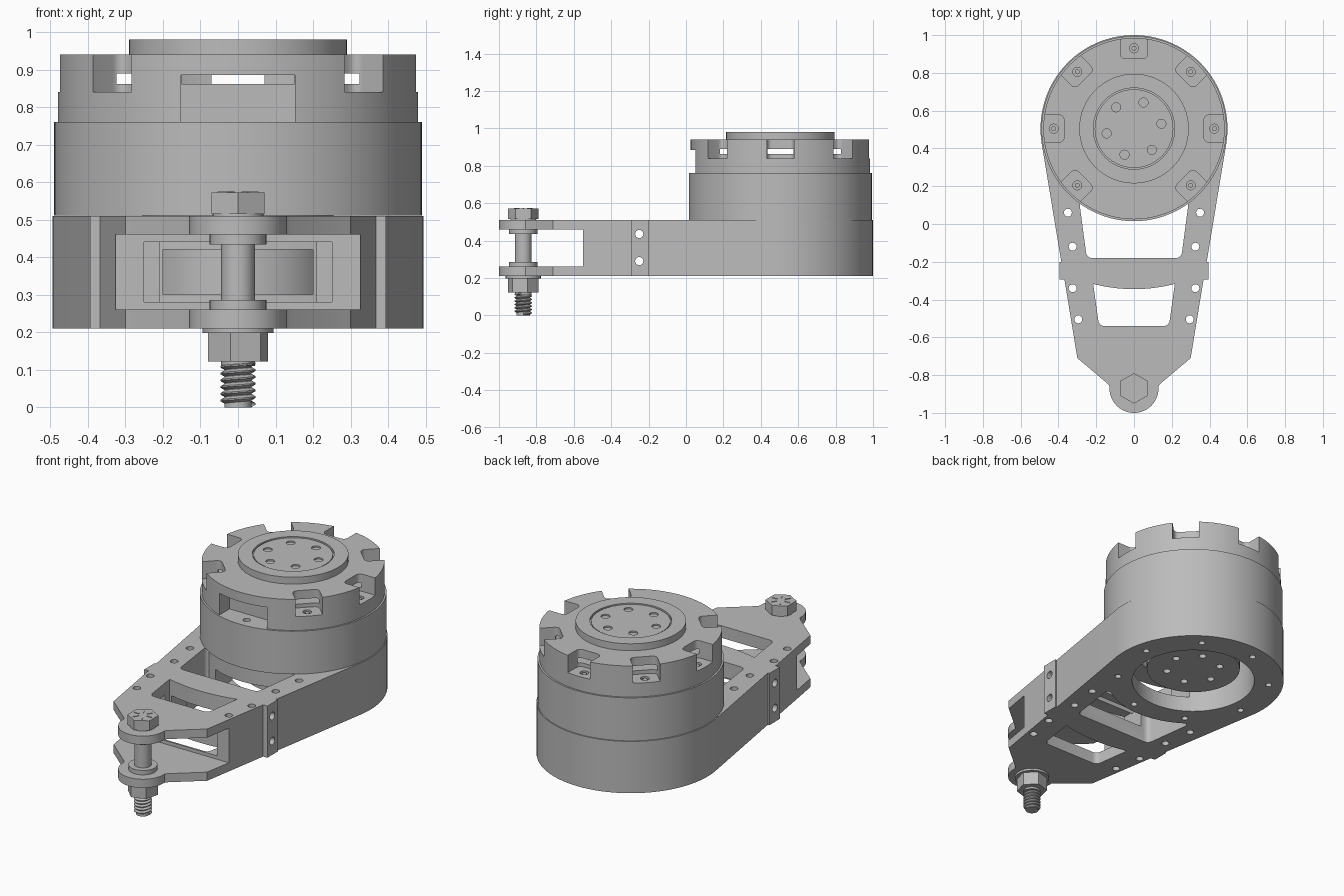
import bpy, bmesh, math
from mathutils import Matrix, Vector

if "Cube" in bpy.data.objects:
    bpy.data.objects.remove(bpy.data.objects["Cube"], do_unlink=True)

# Single machined-metal colour
metal = bpy.data.materials.new("machined_grey")
metal.use_nodes = True
metal.diffuse_color = (0.5, 0.5, 0.5, 1)
metal.node_tree.nodes["Principled BSDF"].inputs["Base Color"].default_value = (0.5, 0.5, 0.5, 1)

HUB = Vector((0, 0.505))    # drive axis
PIN = Vector((0, -0.87))    # bolt axis
EIGHTHS = [i * math.pi / 4 for i in range(8)]


def link(name, bm):
    bmesh.ops.recalc_face_normals(bm, faces=bm.faces)
    mesh = bpy.data.meshes.new(name)
    bm.to_mesh(mesh)
    bm.free()
    mesh.materials.append(metal)
    ob = bpy.data.objects.new(name, mesh)
    bpy.context.collection.objects.link(ob)
    return ob


def prism(name, pts, z0, z1):
    bm = bmesh.new()
    face = bm.faces.new([bm.verts.new((p[0], p[1], z0)) for p in pts])
    top = bmesh.ops.extrude_face_region(bm, geom=[face])["geom"]
    verts = [v for v in top if isinstance(v, bmesh.types.BMVert)]
    bmesh.ops.translate(bm, vec=(0, 0, z1 - z0), verts=verts)
    return link(name, bm)


def arc(c, r, a0, a1, n):
    angles = [math.radians(a0 + (a1 - a0) * i / n) for i in range(n + 1)]
    return [(c[0] + r * math.cos(a), c[1] + r * math.sin(a)) for a in angles]


def cyl(name, c, r, z0, z1, n=64, turn=0):
    return prism(name, arc(c, r, turn, turn + 360, n)[:-1], z0, z1)


def box(name, x0, x1, y0, y1, z0, z1):
    return prism(name, [(x0, y0), (x1, y0), (x1, y1), (x0, y1)], z0, z1)


def mirrored(half):
    return half + [(-x, y) for x, y in reversed(half) if abs(x) > 1e-5]


def rounded(pts, r):
    out = []
    for i, p in enumerate(pts):
        p, a, b = Vector(p), Vector(pts[i - 1]), Vector(pts[(i + 1) % len(pts)])
        s, e = p + (a - p).normalized() * r, p + (b - p).normalized() * r
        for k in range(6):
            t = k / 5
            out.append(tuple(s * (1 - t) ** 2 + p * (2 * t * (1 - t)) + e * t * t))
    return out


def polar(r, a):
    return HUB + Vector((r * math.cos(a), r * math.sin(a)))


def rotate_about_hub(ob, a):
    c = HUB.to_3d()
    ob.data.transform(Matrix.Translation(c) @ Matrix.Rotation(a, 4, 'Z') @ Matrix.Translation(-c))
    return ob


def cut(ob, *cutters):
    for tool in cutters:
        mod = ob.modifiers.new("cut", 'BOOLEAN')
        mod.operation, mod.solver, mod.object = 'DIFFERENCE', 'EXACT', tool
        bake(ob)
        bpy.data.objects.remove(tool, do_unlink=True)


def bake(ob):
    bpy.context.view_layer.update()
    dg = bpy.context.evaluated_depsgraph_get()
    mesh = bpy.data.meshes.new_from_object(ob.evaluated_get(dg))
    ob.modifiers.clear()
    ob.data = mesh


# Arm frame: round hub end, tapered sides, clamp band, pointed lug end
outline = mirrored(arc(PIN, 0.13, -90, 5, 16)
                   + [(0.14, -0.845), (0.30, -0.71), (0.368, -0.295), (0.395, -0.295),
                      (0.395, -0.2), (0.385, -0.2)] + arc(HUB, 0.495, -9, 90, 28))
frame = prism("arm_frame", outline, 0.21, 0.51)
cut(frame,
    box("fork_gap", -1, 1, -1.1, -0.55, 0.26, 0.46),
    cyl("hub_bore", HUB, 0.335, 0.1, 0.6))

# Vertical lightening windows bounded by arcs around the hub
rear = rounded([(-0.25, -0.18), (0.25, -0.18), (0.29, 0.12), (-0.29, 0.12)], 0.03)
rear_window = prism("rear_window", rear, 0.1, 0.6)
cut(rear_window, cyl("rear_limit", HUB, 0.47, 0, 0.7))
front = rounded([(-0.185, -0.54), (0.185, -0.54), (0.22, -0.29), (-0.22, -0.29)], 0.03)
front_window = prism("front_window", front, 0.1, 0.6)
cut(front_window, cyl("front_limit", HUB, 0.85, 0, 0.7, 128))
cut(frame, rear_window, front_window)

# Horizontal pocket and cable slot running back to the bore
cut(frame,
    box("front_pocket", -0.25, 0.25, -0.6, -0.37, 0.28, 0.44),
    box("cable_slot", -0.2, 0.2, -0.6, 0.4, 0.3, 0.42))

# Frame drillings
for side in (-1, 1):
    for x, y in [(0.35, 0.06), (0.325, -0.12), (0.325, -0.34), (0.295, -0.505)]:
        cut(frame, cyl("rail_hole", (side * x, y), 0.021, 0.1, 0.6, 16))
for z in (0.29, 0.435):
    drill = cyl("cross_hole", (0, 0), 0.022, -0.5, 0.5, 16)
    drill.data.transform(Matrix.Translation((0, -0.25, z)) @ Matrix.Rotation(math.pi / 2, 4, 'Y'))
    cut(frame, drill)
for a in EIGHTHS:
    cut(frame, cyl("base_hole", polar(0.415, a + 0.2), 0.018, 0.1, 0.25, 16))

# Drive unit: inner hub, can, castellated cap, output flange
hub = cyl("drive_hub", HUB, 0.255, 0.285, 0.52)
can = cyl("drive_can", HUB, 0.49, 0.511, 0.76, 96)
cut(can, cyl("ledge_hole", polar(0.425, -math.pi / 2), 0.02, 0.72, 0.8, 16))
cap = cyl("drive_cap", HUB, 0.48, 0.76, 0.94, 96)
cut(cap,
    cyl("cap_cavity", HUB, 0.395, 0.862, 0.89),
    box("cap_opening", -0.152, 0.152, -0.1, 0.14, 0.7, 0.885))
for i, a in enumerate(EIGHTHS):
    if i == 6:
        continue
    notch = rounded([(0.37, -0.072), (0.6, -0.072), (0.6, 0.072), (0.37, 0.072)], 0.03)
    notch = [(x, y + HUB.y) for x, y in notch]
    cut(cap, rotate_about_hub(prism("notch", notch, 0.84, 1.0), a),
        cyl("screw_well", polar(0.425, a), 0.024, 0.815, 0.9, 16))
    cyl("cap_screw", polar(0.425, a), 0.013, 0.81, 0.835, 12)

flange = cyl("output_flange", HUB, 0.29, 0.94, 0.98)
cut(flange, cyl("flange_recess", HUB, 0.215, 0.968, 1.0))
plate = cyl("output_plate", HUB, 0.208, 0.95, 0.976)
for i in range(6):
    a = math.radians(10 + 60 * i)
    cut(plate, cyl("plate_hole", polar(0.147, a), 0.024, 0.955, 1.0, 20))
    cut(hub, cyl("hub_hole", polar(0.147, a), 0.02, 0.2, 0.33, 16))

# Clevis bolt with spacers, washer and nut
cyl("bolt_head", PIN, 0.081, 0.515, 0.572, 6, 30)
cyl("bolt_collar", PIN, 0.068, 0.508, 0.518, 32)
cyl("bolt_shank", PIN, 0.045, 0.11, 0.52, 32)
cyl("upper_spacer", PIN, 0.076, 0.434, 0.462, 32)
cyl("lower_spacer", PIN, 0.076, 0.258, 0.286, 32)
cyl("bolt_washer", PIN, 0.094, 0.198, 0.211, 32)
cyl("bolt_nut", PIN, 0.083, 0.122, 0.198, 6, 16)
cyl("thread_core", PIN, 0.036, 0, 0.125, 24)
for i in range(6):
    mark = box("head_mark", 0.025, 0.055, -0.003, 0.003, 0.571, 0.575)
    mark.data.transform(Matrix.Translation(PIN.to_3d()) @ Matrix.Rotation(i * math.pi / 3, 4, 'Z'))

# Thread: one tooth swept as a helix
pitch = 0.018
bm = bmesh.new()
tooth = [bm.verts.new(p) for p in ((0.035, 0, 0), (0.047, 0, pitch * 0.4),
                                   (0.047, 0, pitch * 0.6), (0.035, 0, pitch))]
for v, w in zip(tooth, tooth[1:]):
    bm.edges.new((v, w))
thread = link("bolt_thread", bm)
screw = thread.modifiers.new("helix", 'SCREW')
screw.screw_offset, screw.iterations = pitch, 6
screw.steps = screw.render_steps = 24
bake(thread)
thread.data.transform(Matrix.Translation((PIN.x, PIN.y, 0)))

# Smooth round walls, keep machined edges sharp
bpy.ops.object.select_all(action='DESELECT')
for ob in bpy.context.collection.objects:
    if ob.type == 'MESH':
        ob.select_set(True)
        bpy.context.view_layer.objects.active = ob
bpy.ops.object.shade_smooth_by_angle(angle=math.radians(30))
